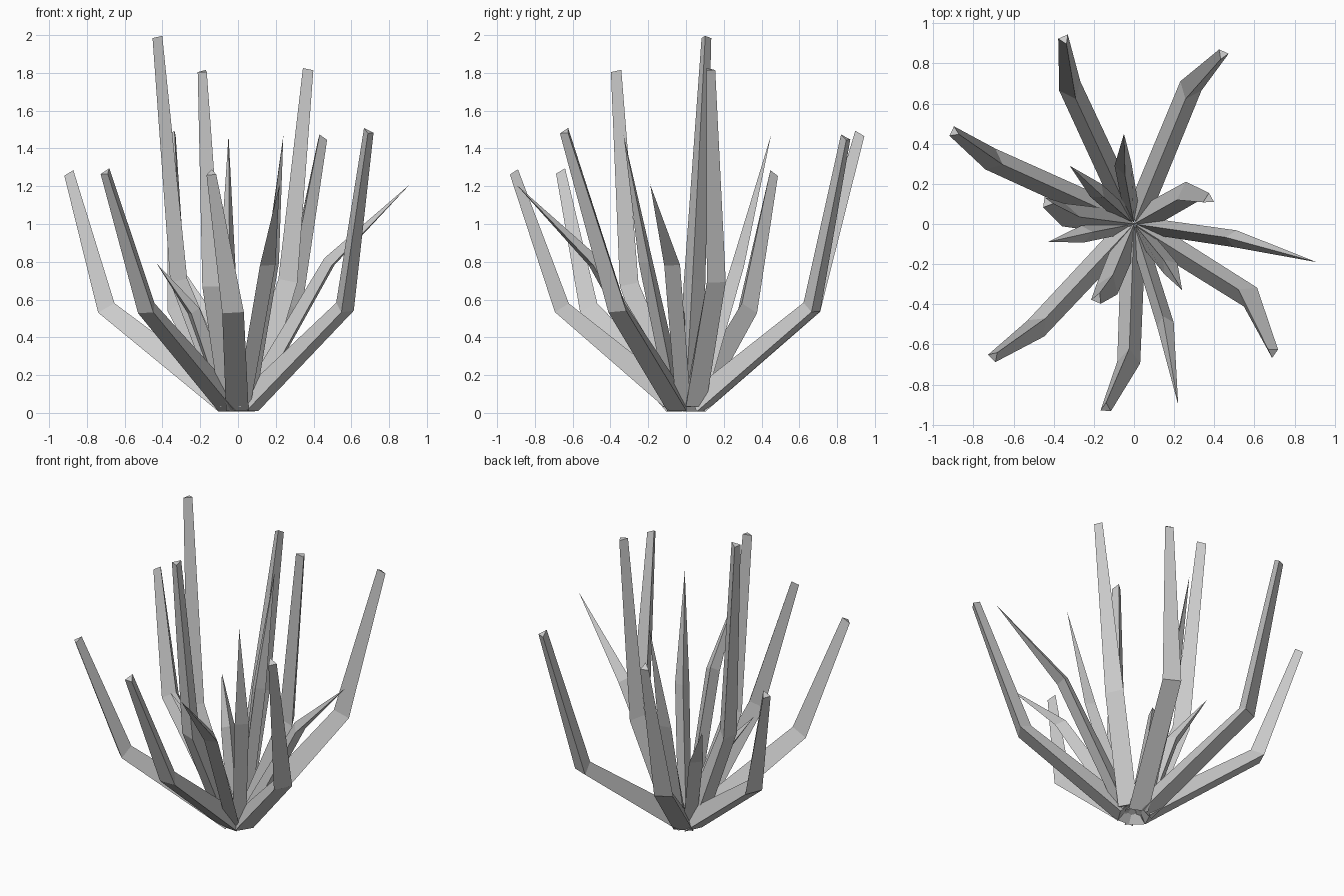
import bpy, bmesh
from mathutils import Vector

if "Cube" in bpy.data.objects:
    bpy.data.objects.remove(bpy.data.objects["Cube"])

Z = Vector((0, 0, 1))


def leaf(name, bend, tip, sizes):
    """Three-sided leaf: flat outer face, ridge inside, one bend. sizes = (width, depth) at base, bend, tip."""
    bend, tip = Vector(bend), Vector(tip)
    out = Vector((bend.x, bend.y, 0)).normalized()
    side = Z.cross(out)
    base = out * 0.05 + Z * 0.055
    low, high = (bend - base).normalized(), (tip - bend).normalized()
    mid = (low + high).normalized()
    bm = bmesh.new()
    rings = []
    # the tip is cut parallel to the ring at the bend
    for p, t, (w, d) in zip((base, bend, tip), (low, mid, mid), sizes):
        if w == 0:
            rings.append([bm.verts.new(p)])
            continue
        n = side.cross(t).normalized()
        if n.dot(out) < 0:
            n = -n
        s = t.cross(n).normalized()
        rings.append([bm.verts.new(p + s * a * w + n * b * d)
                      for a, b in ((-0.5, 0.5), (0.5, 0.5), (0, -0.5))])
    for a, b in zip(rings, rings[1:]):
        for i in range(3):
            j = (i + 1) % 3
            if len(b) == 1:
                bm.faces.new((a[i], a[j], b[0]))
            else:
                bm.faces.new((a[i], a[j], b[j], b[i]))
    bm.faces.new(rings[0])
    if len(rings[-1]) == 3:
        bm.faces.new(rings[-1])
    bmesh.ops.recalc_face_normals(bm, faces=bm.faces)
    me = bpy.data.meshes.new(name)
    bm.to_mesh(me)
    bm.free()
    bpy.context.collection.objects.link(bpy.data.objects.new(name, me))


BLUNT = ((0.12, 0.12), (0.115, 0.085), (0.052, 0.05))
POINTED = ((0.08, 0.09), (0.085, 0.06), (0, 0))

# Outer spreading leaves with cut tips
outer = [
    ((-0.305, 0.655, 0.56), (-0.345, 0.915, 1.48)),
    ((0.27, 0.655, 0.56), (0.44, 0.84, 1.46)),
    ((-0.685, 0.31, 0.555), (-0.89, 0.455, 1.27)),
    ((-0.465, -0.495, 0.555), (-0.695, -0.655, 1.28)),
    ((-0.025, -0.655, 0.555), (-0.14, -0.91, 1.275)),
    ((0.55, -0.345, 0.56), (0.685, -0.635, 1.495)),
]
# Inner upright leaves with cut tips
inner = [
    ((0.25, 0.14, 0.70), (0.365, 0.12, 1.82)),
    ((-0.31, 0.04, 0.70), (-0.425, 0.105, 1.99)),
    ((-0.12, -0.29, 0.68), (-0.18, -0.365, 1.81)),
]
# Thin leaves with sharp tips
pointed = [
    ((0.48, -0.07, 0.80), (0.91, -0.19, 1.21)),
    ((0.15, -0.48, 0.80), (0.22, -0.90, 1.21)),
    ((0.165, -0.20, 0.80), (0.24, -0.33, 1.47)),
    ((-0.05, 0.27, 0.78), (-0.05, 0.45, 1.47)),
    ((-0.23, -0.045, 0.54), (-0.43, -0.09, 0.79)),
    ((-0.17, 0.15, 0.54), (-0.32, 0.29, 0.80)),
]
for label, group, sizes in (("outer_leaf", outer, BLUNT), ("inner_leaf", inner, BLUNT),
                            ("pointed_leaf", pointed, POINTED)):
    for i, (b, t) in enumerate(group):
        leaf(f"{label}_{i + 1}", b, t, sizes)
